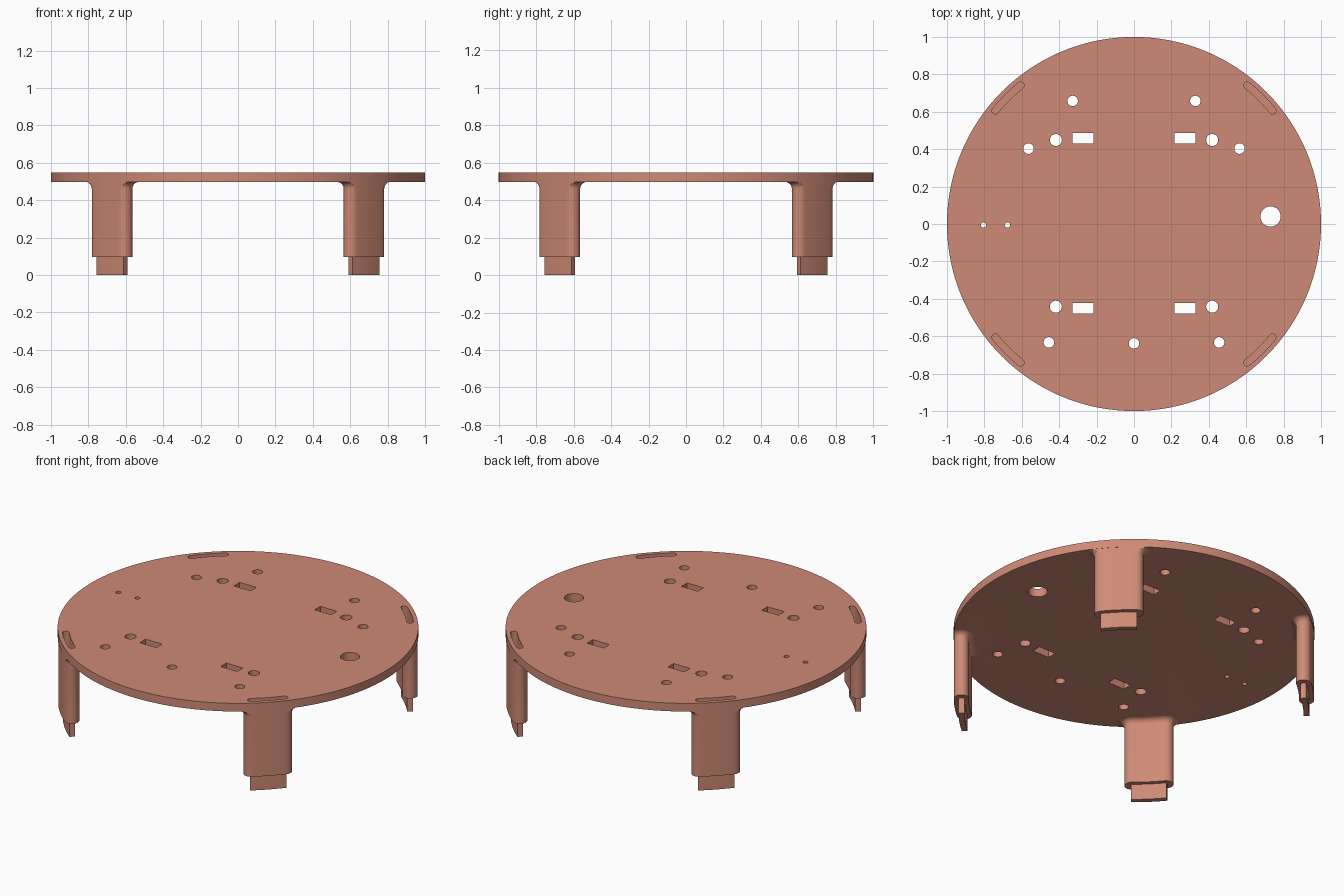
import bpy, bmesh, math

if "Cube" in bpy.data.objects:
    bpy.data.objects.remove(bpy.data.objects["Cube"])

TOP, UNDER, LEG_BOTTOM = 0.547, 0.497, 0.096
RING = 0.957                      # radius of the leg and slot centre line

clay = bpy.data.materials.new("clay")
clay.diffuse_color = (0.62, 0.255, 0.18, 1)
clay.use_nodes = True
clay.node_tree.nodes["Principled BSDF"].inputs["Base Color"].default_value = clay.diffuse_color


def loft(name, rings):
    """Closed solid through a list of matching point rings, bottom to top."""
    bm = bmesh.new()
    rows = [[bm.verts.new(p) for p in ring] for ring in rings]
    n = len(rows[0])
    for a, b in zip(rows, rows[1:]):
        for i in range(n):
            j = (i + 1) % n
            bm.faces.new((a[i], a[j], b[j], b[i]))
    bm.faces.new(rows[0][::-1])
    bm.faces.new(rows[-1])
    bmesh.ops.recalc_face_normals(bm, faces=bm.faces)
    mesh = bpy.data.meshes.new(name)
    bm.to_mesh(mesh)
    bm.free()
    ob = bpy.data.objects.new(name, mesh)
    bpy.context.collection.objects.link(ob)
    mesh.materials.append(clay)
    return ob


def prism(name, outline, z0, z1):
    return loft(name, [[(x, y, z) for x, y in outline] for z in (z0, z1)])


def circle(cx, cy, r, n):
    return [(cx + r * math.cos(2 * math.pi * i / n),
             cy + r * math.sin(2 * math.pi * i / n)) for i in range(n)]


def box(cx, cy, w, d):
    return [(cx + sx * w / 2, cy + sy * d / 2)
            for sx, sy in ((-1, -1), (1, -1), (1, 1), (-1, 1))]


def curved_slot(angle, half, c, limit=0.9985):
    """Round-ended slot bent along the rim, kept inside the rim radius."""
    pts = []
    for i in range(13):
        a = angle - half + 2 * half * i / 12
        pts.append(((RING + c) * math.cos(a), (RING + c) * math.sin(a)))
    for end, start in ((1, 0), (-1, math.pi)):
        a = angle + end * half
        if end < 0:
            for i in range(13):
                b = angle + half - 2 * half * i / 12
                pts.append(((RING - c) * math.cos(b), (RING - c) * math.sin(b)))
        for i in range(1, 12):
            t = a + start + math.pi * i / 12
            pts.append((RING * math.cos(a) + c * math.cos(t),
                        RING * math.sin(a) + c * math.sin(t)))
    out = []
    for x, y in pts:
        s = min(1, limit / math.hypot(x, y))
        out.append((x * s, y * s))
    return out


def arc_block(angle, half, r0, r1):
    steps = [angle + half * (i / 5 - 1) for i in range(11)]
    return ([(r1 * math.cos(a), r1 * math.sin(a)) for a in steps]
            + [(r0 * math.cos(a), r0 * math.sin(a)) for a in reversed(steps)])


def combine(target, other, operation):
    bpy.context.view_layer.objects.active = target
    mod = target.modifiers.new("combine", 'BOOLEAN')
    mod.operation, mod.solver, mod.object = operation, 'EXACT', other
    bpy.ops.object.modifier_apply(modifier=mod.name)
    bpy.data.objects.remove(other)


# Round deck
deck = prism("deck_with_legs", circle(0, 0, 1, 192), UNDER, TOP)
pegs = []

# Four legs with a flared top, a blind socket above and a peg below
FILLET = 0.036
for k in range(4):
    angle = math.pi / 4 + k * math.pi / 2
    half = math.radians(5.7)
    levels = [(LEG_BOTTOM, 0)]
    for i in range(9):
        t = math.pi / 2 * i / 8
        levels.append((UNDER - FILLET + FILLET * math.sin(t),
                       FILLET * (1 - math.cos(t))))
    levels.append((0.52, FILLET))
    leg = loft("leg", [[(x, y, z) for x, y in curved_slot(angle, half, 0.0415 + d)]
                       for z, d in levels])
    combine(deck, leg, 'UNION')
    socket = prism("socket_cutter", curved_slot(angle, half, 0.0185), TOP - 0.1, TOP + 0.1)
    combine(deck, socket, 'DIFFERENCE')
    pegs.append(prism("peg", arc_block(angle, math.radians(6), 0.94, 0.972),
                      0, LEG_BOTTOM + 0.001))

# Round through holes: x, y, radius
holes = [(-0.805, -0.005, 0.0145), (-0.677, -0.005, 0.0145),
         (0.73, 0.04, 0.054), (0, -0.638, 0.028)]
for s in (-1, 1):
    holes += [(s * 0.328, 0.658, 0.028), (s * 0.418, 0.449, 0.032),
              (s * 0.418, -0.442, 0.032), (s * 0.564, 0.403, 0.028),
              (s * 0.455, -0.633, 0.028)]
for x, y, r in holes:
    combine(deck, prism("hole_cutter", circle(x, y, r, 32), 0.4, 0.7), 'DIFFERENCE')

# Rectangular through holes
for x in (-0.273, 0.273):
    for y in (0.458, -0.451):
        combine(deck, prism("hole_cutter", box(x, y, 0.112, 0.056), 0.4, 0.7), 'DIFFERENCE')

# Smooth round surfaces, keep crisp edges
bpy.ops.object.select_all(action='DESELECT')
for ob in [deck] + pegs:
    ob.select_set(True)
bpy.context.view_layer.objects.active = deck
bpy.ops.object.shade_smooth_by_angle(angle=math.radians(30))
